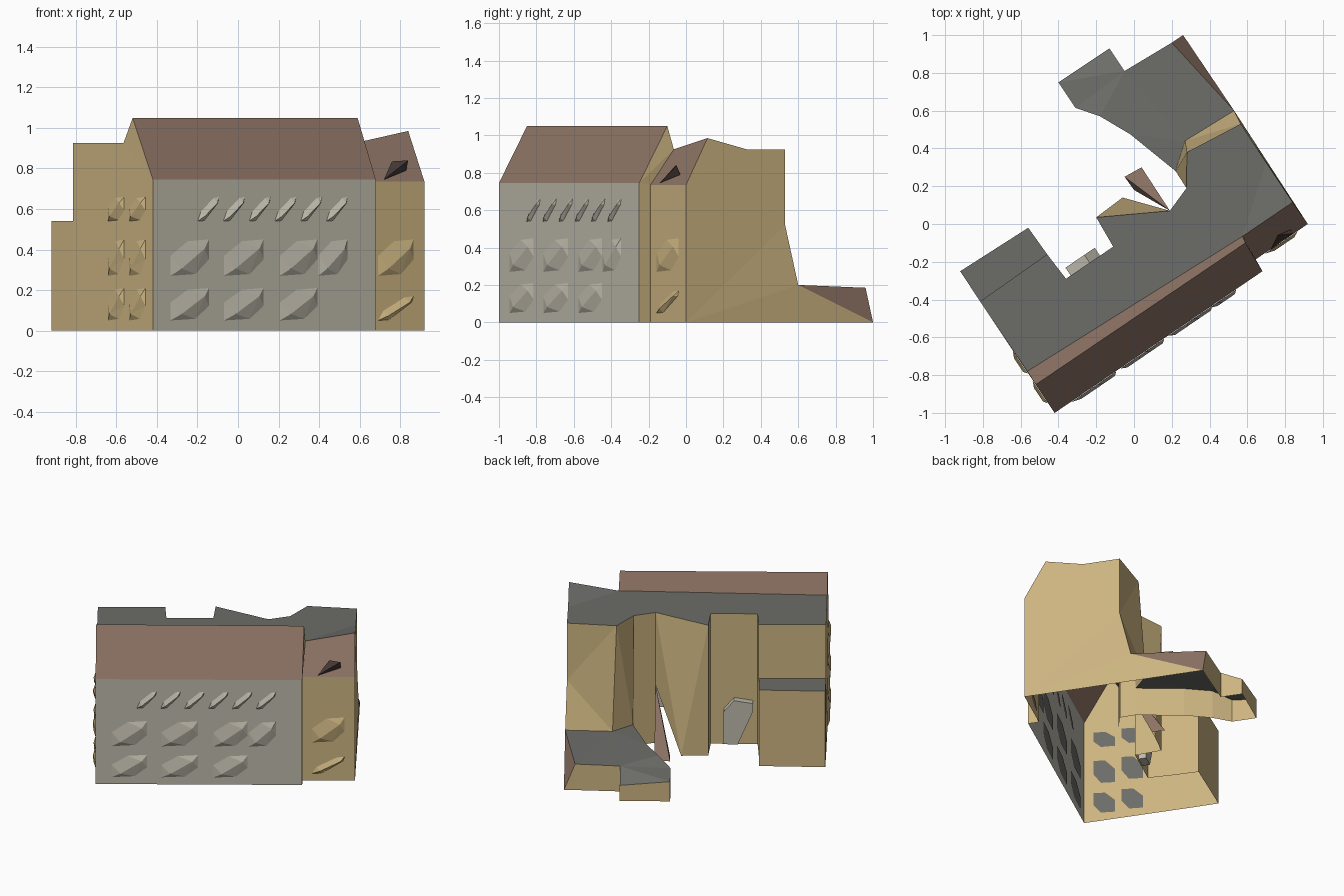
import bpy
import bmesh
from mathutils import Vector

cube = bpy.data.objects.get("Cube")
if cube:
    bpy.data.objects.remove(cube)


def material(name, r, g, b):
    mat = bpy.data.materials.new(name)
    mat.use_nodes = True
    mat.diffuse_color = (r, g, b, 1)
    shader = next(n for n in mat.node_tree.nodes if n.type == 'BSDF_PRINCIPLED')
    shader.inputs["Base Color"].default_value = (r, g, b, 1)
    return mat


TAN = material("tan wall", .61, .46, .22)
BEIGE = material("pale stone", .52, .49, .41)
BROWN = material("brown tile", .27, .175, .13)
GREY = material("grey roof", .15, .15, .14)
DARK = material("dark brown", .06, .04, .035)


def shell(name, mat, faces, up=False):
    """Flat open surface made from corner loops."""
    bm = bmesh.new()
    for loop in faces:
        bm.faces.new([bm.verts.new(p) for p in loop])
    bmesh.ops.remove_doubles(bm, verts=bm.verts, dist=.0005)
    bm.normal_update()
    if up:
        bmesh.ops.reverse_faces(bm, faces=[f for f in bm.faces if f.normal.z < 0])
    bmesh.ops.triangulate(bm, faces=[f for f in bm.faces if len(f.verts) > 4])
    mesh = bpy.data.meshes.new(name)
    bm.to_mesh(mesh)
    bm.free()
    mesh.materials.append(mat)
    obj = bpy.data.objects.new(name, mesh)
    bpy.context.collection.objects.link(obj)
    return obj


def at(p, z):
    return Vector((p[0], p[1], z))


def walls(name, mat, path, base=0):
    """Upright walls along a path of (point, top height), outside on the right."""
    shell(name, mat, [[at(p, base), at(q, base), at(q, zq), at(p, zp)]
                      for (p, zp), (q, zq) in zip(path, path[1:])])


# Heights
EAVE, WING_EAVE, RIDGE, ROOF, ANNEX, LOW = .745, .735, 1.05, .925, .54, .2

# Main plan corners, counter-clockwise from the street corner
street_left, street_right = (-.42, -1), (.68, -.25)
notch, wing_end = (.64, -.19), (.92, 0)
wing_ridge, wing_bend, rear_right = (.84, .115), (.7, .325), (.565, .53)
rear_inner, court_a, court_b = (.28, .38), (.278, .19), (.19, .07)
court_tip, court_c, court_d = (-.2, .035), (-.11, -.12), (-.36, -.29)
annex_in, annex_back, annex_out, left_rear = (-.46, -.16), (-.56, -.02), (-.92, -.25), (-.815, -.41)
ridge_l, ridge_r = (-.52, -.85), (.59, -.1)
back_l, back_r = (-.565, -.78), (.575, -.065)

# Low rear extension corners
low_start, low_tip, low_corner = (.53, .6), (.26, 1), (.2, .96)
low_j, low_k, low_l, low_m = (-.05, .81), (-.13, .93), (-.4, .75), (-.31, .615)
low_n, low_o, low_p, low_q = (-.18, .57), (-.02, .475), (.22, .28), (.27, .44)

# Street facade and mansard roof
walls("street_facade", BEIGE, [(street_left, EAVE), (street_right, EAVE)])
shell("mansard_roof", BROWN, [
    [at(street_left, EAVE), at(street_right, EAVE), at(ridge_r, RIDGE), at(ridge_l, RIDGE)],
    [at(ridge_l, RIDGE), at(ridge_r, RIDGE), at(back_r, ROOF), at(back_l, ROOF)]], up=True)

# Gable walls at the two ends of the mansard
shell("left_gable_wall", TAN, [[
    at(left_rear, 0), at(street_left, 0), at(street_left, EAVE),
    at(ridge_l, RIDGE), at(back_l, ROOF), at(left_rear, ROOF)]])
shell("right_gable_wall", TAN, [[
    at(street_right, 0), at(notch, 0), at(notch, WING_EAVE),
    at(back_r, ROOF), at(ridge_r, RIDGE), at(street_right, EAVE)]])

# Right wing with its tiled slope and long end wall
WING_TOP = .985
walls("wing_facade", TAN, [(notch, WING_EAVE), (wing_end, WING_EAVE)])
shell("wing_tiled_slope", BROWN, [[
    at(notch, WING_EAVE), at(wing_end, WING_EAVE),
    at(wing_ridge, WING_TOP), at(back_r, ROOF)]], up=True)
shell("wing_end_wall", TAN, [[
    at(wing_end, 0), at(low_tip, 0), at(low_start, LOW), at(rear_right, .52),
    at(rear_right, ROOF), at(wing_bend, ROOF), at(wing_ridge, WING_TOP),
    at(wing_end, WING_EAVE)]])

# Flat roof over the main body
body = [back_r, wing_bend, rear_right, rear_inner, court_a, court_b,
        court_tip, court_c, court_d, annex_in, left_rear, back_l]
shell("main_flat_roof", GREY, [
    [at(p, ROOF) for p in body],
    [at(back_r, ROOF), at(wing_ridge, WING_TOP), at(wing_bend, ROOF)]], up=True)

# Rear walls stepping down to the low extension
shell("rear_step_walls", TAN, [
    [at(rear_right, ROOF), at(rear_right, .52), at(low_start, LOW),
     at(low_q, LOW), at(rear_inner, ROOF)],
    [at(rear_inner, ROOF), at(low_q, LOW), at(low_p, LOW)],
    [at(rear_inner, ROOF), at(low_p, LOW), at(court_a, ROOF)],
    [at(low_p, LOW), at(low_p, 0), at(court_a, 0), at(court_a, ROOF)]])

# Courtyard walls, one of them splayed outward at its foot
splay, hip_top = (-.06, .14, 0), at(court_b, .41)
walls("courtyard_corner_wall", TAN, [(court_a, ROOF), (court_b, ROOF)])
shell("courtyard_splayed_wall", TAN, [
    [at(court_tip, ROOF), at(court_b, ROOF), splay],
    [at(court_tip, ROOF), splay, at(court_tip, 0)],
    [at(court_b, ROOF), hip_top, splay]])
walls("courtyard_walls", TAN, [(p, ROOF) for p in (court_tip, court_c, court_d, annex_in)])

# Small tiled hip leaning on the courtyard wall
hip_a, hip_b, hip_c = (.04, .3, 0), (-.05, .25, 0), (0, .18, 0)
shell("courtyard_hip", BROWN, [[hip_top, hip_a, hip_b], [hip_top, hip_b, hip_c]])

# Lower annex on the left
walls("annex_walls", TAN, [(p, ANNEX) for p in (annex_in, annex_back, annex_out, left_rear)])
walls("annex_upper_wall", TAN, [(annex_in, ROOF), (left_rear, ROOF)], base=ANNEX)
shell("annex_roof", GREY, [[at(p, ANNEX) for p in
                            (annex_in, annex_back, annex_out, left_rear)]], up=True)

# Low extension: roof, tiled hip end and walls
low_path = [(low_corner, .185), (low_j, .18), (low_k, .11), (low_l, .14), (low_m, .16),
            (low_n, LOW), (low_o, LOW), (low_p, LOW)]
shell("extension_roof", GREY, [[at(low_q, LOW), at(low_start, LOW)]
                               + [at(p, z) for p, z in low_path]], up=True)
shell("extension_hip", BROWN, [[at(low_start, LOW), at(low_tip, 0), at(low_corner, .185)]])
walls("extension_walls", TAN, [(low_tip, 0)] + low_path)

# Faceted windows: a folded bulge on the wall with a grey plate behind it
WIDE = [(0, 0), (0, .55), (.45, .95), (1, 1), (1, .45), (.65, .05)]
THIN = [(0, 0), (.15, .4), (.75, .95), (1, 1), (.95, .75), (.3, .02)]


def window(name, mat, p, q, x0, x1, z0, z1, shape):
    p, q = at(p, 0), at(q, 0)
    run = q - p
    out = Vector((run.y, -run.x, 0)).normalized()

    def place(s, t, depth):
        x = x0 + (x1 - x0) * s
        point = p + run * ((x - p.x) / run.x) + out * depth
        point.z = z0 + (z1 - z0) * t
        return point

    ring = [place(s, t, .002) for s, t in shape]
    low, high = place(.25, .2, .018), place(.85, .75, .018)
    shell(name, mat, [ring[3::-1] + [low, high], [ring[0], ring[5], ring[4], ring[3], high, low]])
    shell(name + "_inner_plate", GREY, [[place(s, t, -.004) for s, t in shape]])


rows = [(.05, .21), (.27, .45), (.54, .66)]
for row, (z0, z1) in enumerate(rows):
    # Street side: large windows below, narrow ones under the eave
    if row < 2:
        starts = [(-.335, .19), (-.07, .195), (.205, .185), (.395, .145)][:3 + row]
    else:
        starts = [(-.2 + .127 * i, .105) for i in range(6)]
    for i, (x, w) in enumerate(starts):
        window(f"street_window_{row}_{i}", BEIGE, street_left, street_right,
               x, x + w, z0, z1, WIDE if row < 2 else THIN)
    # Left side: two columns
    for i, x in enumerate((-.64, -.535)):
        window(f"side_window_{row}_{i}", TAN, left_rear, street_left,
               x, x + .08, z0, z1, WIDE)
    # Wing: one column
    if row < 2:
        window(f"wing_window_{row}", TAN, notch, wing_end, .69, .865,
               z0, z1 - .04 * (1 - row), WIDE if row else THIN)

# Wedge skylight on the wing slope
a, b, c, d = (.72, -.14, .745), (.76, -.06, .835), (.84, -.05, .84), (.83, -.03, .79)
shell("wing_skylight", DARK, [[a, d, c], [a, c, b], [b, c, d], [a, b, d]])

# Small bay on the courtyard wall
foot, head = Vector((-.11, -.12, 0)), Vector((-.36, -.29, 0))
run = head - foot
out = Vector((run.y, -run.x, 0)).normalized()
outline = [(.28, .02), (.58, .02), (.9, .25), (.9, .31), (.5, .33), (.28, .25)]
inner = [foot + run * s + Vector((0, 0, z)) for s, z in outline]
outer = [p + out * .05 for p in inner]
sides = [[inner[i - 1], inner[i], outer[i], outer[i - 1]] for i in range(len(outline))]
shell("courtyard_bay", BEIGE, [outer] + sides)
